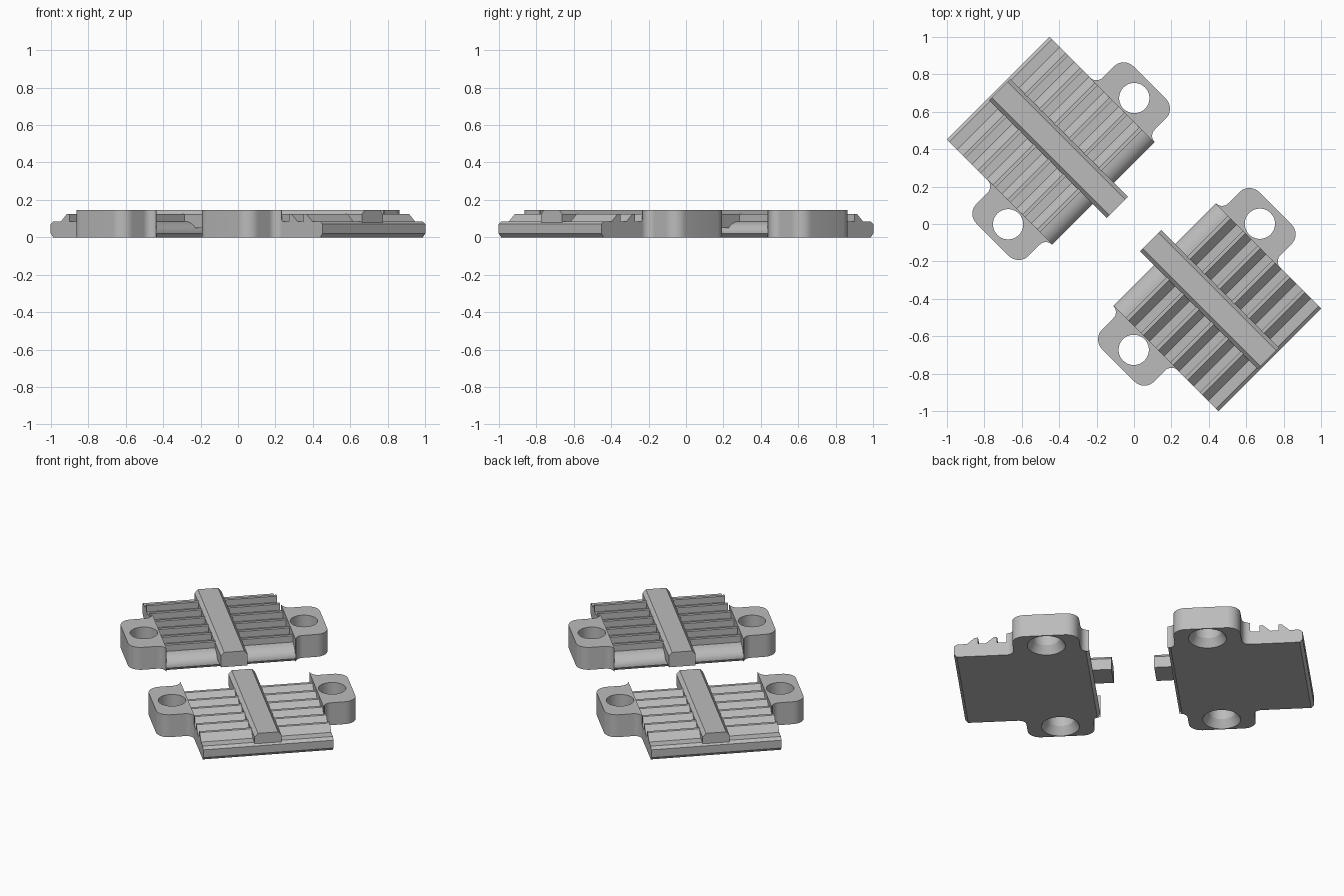
import bpy, bmesh
from math import sin, cos, pi, radians
from mathutils import Matrix

if "Cube" in bpy.data.objects:
    bpy.data.objects.remove(bpy.data.objects["Cube"])

grey = bpy.data.materials.new("light_grey")
grey.use_nodes = True
grey.diffuse_color = (0.5, 0.5, 0.5, 1)
grey.node_tree.nodes["Principled BSDF"].inputs["Base Color"].default_value = (0.5, 0.5, 0.5, 1)

# Local frame of one half: x runs from rear to mating end, y across, z up
HALF_W, REAR, FRONT = 0.388, -1.028, -0.232
TOP, DECK, TOOTH_TOP = 0.145, 0.085, 0.125


def arc(cx, cy, rx, ry, a0, a1, n=8):
    """Points on an elliptical arc, angles in degrees."""
    angles = [radians(a0 + (a1 - a0) * i / n) for i in range(n + 1)]
    return [(cx + rx * cos(a), cy + ry * sin(a)) for a in angles]


def prism(name, pts, place, offset):
    """Extrude a closed 2D profile; place maps a 2D point to 3D."""
    bm = bmesh.new()
    face = bm.faces.new([bm.verts.new(place(p)) for p in pts])
    moved = bmesh.ops.extrude_face_region(bm, geom=[face])["geom"]
    verts = [g for g in moved if isinstance(g, bmesh.types.BMVert)]
    bmesh.ops.translate(bm, verts=verts, vec=offset)
    bmesh.ops.recalc_face_normals(bm, faces=bm.faces)
    return to_object(name, bm)


def to_object(name, bm):
    mesh = bpy.data.meshes.new(name)
    bm.to_mesh(mesh)
    bm.free()
    obj = bpy.data.objects.new(name, mesh)
    bpy.context.collection.objects.link(obj)
    mesh.materials.append(grey)
    return obj


def activate(obj):
    bpy.ops.object.select_all(action="DESELECT")
    obj.select_set(True)
    bpy.context.view_layer.objects.active = obj


def make_body(name):
    """Plate with ratchet teeth on the deck and a rounded mating edge."""
    pts = [(REAR + 0.018, 0), (REAR, 0.02), (REAR, 0.07), (REAR + 0.02, DECK)]
    for k in range(6):
        wall = -0.885 + 0.112 * k
        pts += [(wall - 0.065, DECK), (wall - 0.02, TOOTH_TOP),
                (wall, TOOTH_TOP), (wall, DECK)]
    pts += arc(FRONT - 0.093, 0.02, 0.093, DECK - 0.02, 90, 0, 10)[1:]
    pts += [(FRONT - 0.018, 0)]
    return prism(name, pts, lambda p: (p[0], -HALF_W, p[1]), (0, 2 * HALF_W, 0))


def make_rail(name):
    """Chamfered centre bar that sticks out past the mating edge."""
    side = [(0.08, 0.05), (0.08, 0.122), (0.06, TOP)]
    pts = side + [(-y, z) for y, z in reversed(side)]
    return prism(name, pts, lambda p: (REAR + 0.012, p[0], p[1]), (0.89, 0, 0))


def make_ear(name, side):
    """Rounded screw lug with filleted root and a hole countersunk below."""
    cx, half, out, r, f = -0.475, 0.197, 0.594, 0.075, 0.046
    pts = [(cx - half - f, HALF_W - 0.004)]
    pts += arc(cx - half - f, HALF_W + f, f, f, -90, 0)
    pts += arc(cx - half + r, out - r, r, r, 180, 90)
    pts += arc(cx + half - r, out - r, r, r, 90, 0)
    pts += arc(cx + half + f, HALF_W + f, f, f, 180, 270)
    pts += [(cx + half + f, HALF_W - 0.004)]
    ear = prism(name, pts, lambda p: (p[0], side * p[1], 0), (0, 0, TOP))

    # Hole cutter: straight bore plus a cone at the underside
    cutters = []
    for r_low, r_high, z0, z1 in ((0.081, 0.081, -0.05, 0.2), (0.13, 0.081, -0.03, 0.05)):
        bm = bmesh.new()
        bmesh.ops.create_cone(bm, cap_ends=True, segments=40, radius1=r_low,
                              radius2=r_high, depth=z1 - z0,
                              matrix=Matrix.Translation((cx, side * 0.477, (z0 + z1) / 2)))
        cutters.append(to_object("hole_cutter", bm))
    return ear, cutters


def cut(obj, cutters):
    for cutter in cutters:
        mod = obj.modifiers.new("hole", "BOOLEAN")
        mod.operation = "DIFFERENCE"
        mod.solver = "EXACT"
        mod.object = cutter
        activate(obj)
        bpy.ops.object.modifier_apply(modifier=mod.name)


# Two identical halves, turned half a circle from each other
for half, angle in (("back", -45), ("front", 135)):
    body = make_body(half + "_toothed_plate")
    rail = make_rail(half + "_centre_rail")
    parts, helpers = [body, rail], []
    for label, side in (("left", 1), ("right", -1)):
        ear, cutters = make_ear(f"{half}_{label}_screw_ear", side)
        # The bore and countersink also bite into the plate edge
        cut(ear, cutters)
        cut(body, cutters)
        parts.append(ear)
        helpers += cutters
    for cutter in helpers:
        bpy.data.objects.remove(cutter)
    for part in parts:
        part.rotation_euler.z = radians(angle)
        activate(part)
        bpy.ops.object.shade_smooth_by_angle(angle=radians(30))
